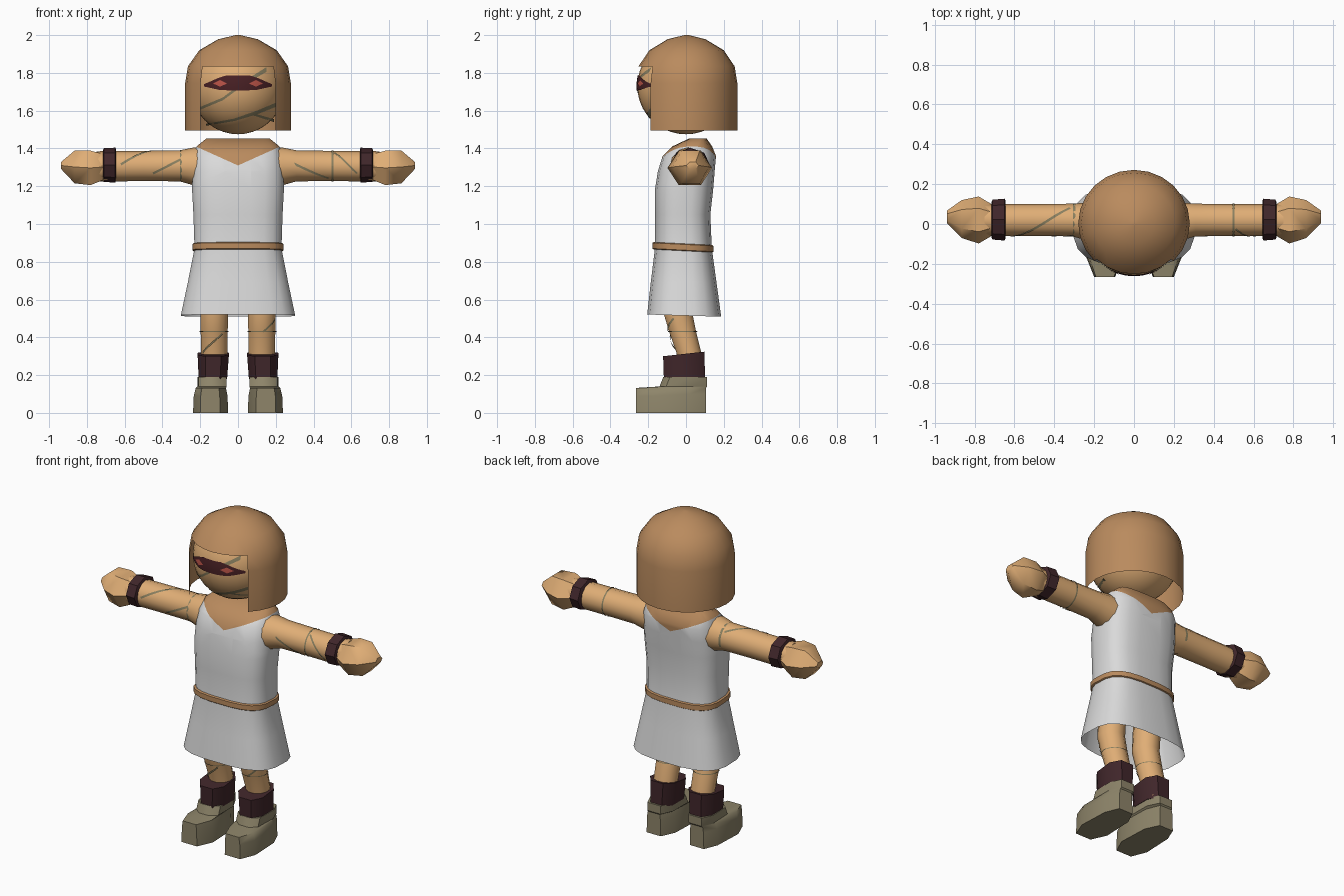
import bpy, bmesh, math
from math import sin, cos, pi, sqrt

if "Cube" in bpy.data.objects:
    bpy.data.objects.remove(bpy.data.objects["Cube"])


def material(name, r, g, b):
    m = bpy.data.materials.new(name)
    lin = [((c / 255 + 0.055) / 1.055) ** 2.4 for c in (r, g, b)]
    m.diffuse_color = (*lin, 1)
    m.use_nodes = True
    m.node_tree.nodes["Principled BSDF"].inputs["Base Color"].default_value = m.diffuse_color
    return m


SKIN = material("tan skin", 224, 174, 118)
BROWN = material("brown", 186, 139, 94)
WHITE = material("white cloth", 218, 218, 218)
DARK = material("dark maroon", 64, 38, 42)
SHOE = material("olive shoe", 142, 133, 106)
LINE = material("grey green line", 138, 128, 96)
MASK = material("dark red mask", 72, 32, 36)
RED = material("red eye", 188, 84, 72)


def finish(name, bm, mats, angle=40, normals=True):
    if normals:
        bmesh.ops.recalc_face_normals(bm, faces=bm.faces[:])
    me = bpy.data.meshes.new(name)
    bm.to_mesh(me)
    bm.free()
    for m in mats:
        me.materials.append(m)
    ob = bpy.data.objects.new(name, me)
    bpy.context.collection.objects.link(ob)
    bpy.ops.object.select_all(action='DESELECT')
    ob.select_set(True)
    bpy.context.view_layer.objects.active = ob
    bpy.ops.object.shade_smooth_by_angle(angle=math.radians(angle))
    return ob


def skin_rings(rings, start=True, end=True):
    """Join equal-length closed rings of points into a tube."""
    bm = bmesh.new()
    vs = [[bm.verts.new(p) for p in r] for r in rings]
    n = len(vs[0])
    for a, b in zip(vs, vs[1:]):
        for i in range(n):
            j = (i + 1) % n
            bm.faces.new((a[i], a[j], b[j], b[i]))
    if start:
        bm.faces.new(vs[0][::-1])
    if end:
        bm.faces.new(vs[-1])
    return bm


def ring_z(z, cx, cy, hx, hy, n=16, power=2.0, tilt=0.0):
    pts = []
    for i in range(n):
        a = 2 * pi * (i + 0.5) / n
        c, s = cos(a), sin(a)
        x = math.copysign(abs(c) ** (2 / power), c) * hx
        y = math.copysign(abs(s) ** (2 / power), s) * hy
        pts.append((cx + x, cy + y, z + tilt * y))
    return pts


def ring_x(x, cy, cz, hy, hz, n=12):
    return [(x, cy + hy * cos(2 * pi * i / n), cz + hz * sin(2 * pi * i / n)) for i in range(n)]


# Head
HZ, RX, RY, RZ = 1.73, 0.25, 0.258, 0.255
bm = bmesh.new()
bmesh.ops.create_uvsphere(bm, u_segments=32, v_segments=20, radius=1)
for v in bm.verts:
    v.co = (v.co.x * RX, v.co.y * RY, HZ + v.co.z * RZ)
finish("head", bm, [SKIN])


def face_patch(name, cols, mat, lift):
    """Thin plate laid on the face; each column is (x, low z, high z)."""
    bm = bmesh.new()
    rows, fine = 4, []
    for (x0, l0, h0), (x1, l1, h1) in zip(cols, cols[1:]):
        for k in range(6):
            t = k / 6
            fine.append((x0 + (x1 - x0) * t, l0 + (l1 - l0) * t, h0 + (h1 - h0) * t))
    fine.append(cols[-1])
    grid = []
    for x, lo, hi in fine:
        col = []
        for r in range(rows + 1):
            z = lo + (hi - lo) * r / rows
            d = max(0.02, 1 - (x / RX) ** 2 - ((z - HZ) / RZ) ** 2)
            col.append(bm.verts.new((x, -RY * sqrt(d) - lift, z)))
        grid.append(col)
    for a, b in zip(grid, grid[1:]):
        for r in range(rows):
            bm.faces.new((a[r], b[r], b[r + 1], a[r + 1]))
    return finish(name, bm, [mat], normals=False)


# Face wrappings, mask and eyes
face_patch("upper_face_wrap", [(-0.2, 1.605, 1.62), (-0.08, 1.655, 1.67), (0.03, 1.735, 1.755), (0.15, 1.805, 1.83)], LINE, 0.002)
face_patch("lower_face_wrap", [(-0.17, 1.52, 1.53), (-0.02, 1.545, 1.558), (0.1, 1.58, 1.6), (0.2, 1.62, 1.642)], LINE, 0.002)
face_patch("side_face_wrap", [(0.08, 1.575, 1.587), (0.19, 1.54, 1.555)], LINE, 0.002)
face_patch("mask", [(-0.18, 1.728, 1.74), (-0.1, 1.71, 1.775), (-0.06, 1.708, 1.787), (0.06, 1.708, 1.787), (0.1, 1.71, 1.775), (0.18, 1.728, 1.74)], MASK, 0.004)
for s, side in ((-1, "left"), (1, "right")):
    face_patch(side + "_eye", [(s * 0.095 - 0.035, 1.743, 1.745), (s * 0.095, 1.727, 1.762), (s * 0.095 + 0.035, 1.743, 1.745)], RED, 0.007)

# Hair: domed shell with a front opening
N = 24
profile = [(1.495, 0.28), (1.745, 0.28), (1.835, 0.265), (1.92, 0.205), (1.978, 0.105), (2.0, 0.012)]
bm = skin_rings([[(r * sin(2 * pi * i / N), r * 0.96 * cos(2 * pi * i / N) + 0.003, z) for i in range(N)]
                 for z, r in profile], start=False)
gone = [f for f in bm.faces if f.calc_center_median().z < 1.82 and f.calc_center_median().y < -0.198]
bmesh.ops.delete(bm, geom=gone, context='FACES')
finish("hair", bm, [BROWN])

# Dress and upper chest: (z, half width, front y, back y)
body = [(0.515, 0.305, -0.207, 0.188), (0.69, 0.268, -0.188, 0.163), (0.87, 0.232, -0.166, 0.138),
        (1.05, 0.238, -0.165, 0.13), (1.18, 0.245, -0.166, 0.145), (1.28, 0.243, -0.15, 0.153),
        (1.36, 0.235, -0.125, 0.16), (1.41, 0.222, -0.075, 0.14), (1.452, 0.17, 0.015, 0.11)]
bm = skin_rings([ring_z(z, 0, (f + b) / 2, w, (b - f) / 2, 20, 3.0, -0.03 if z < 0.6 else 0) for z, w, f, b in body], start=False)
for s in (-1, 1):
    bmesh.ops.bisect_plane(bm, geom=bm.verts[:] + bm.edges[:] + bm.faces[:],
                           plane_co=(0, 0, 1.31), plane_no=(s * 0.45, 0, 1))
for f in bm.faces:
    c = f.calc_center_median()
    f.material_index = 1 if c.z > 1.31 + 0.45 * abs(c.x) else 0
finish("dress", bm, [WHITE, BROWN])

# Belt
belt = [(0.858, 0.238), (0.862, 0.243), (0.892, 0.243), (0.896, 0.236)]
finish("belt", skin_rings([ring_z(z, 0, -0.016, w, w - 0.08, 20, 3.0, -0.05) for z, w in belt]), [BROWN])


def band(name, point, u0, a0, u1, a1, width):
    """Thin wrapping on a limb, running from (u0, a0) to (u1, a1)."""
    bm = bmesh.new()
    n, prev = 40, None
    du, da = u1 - u0, (a1 - a0) * 0.08
    length = sqrt(du * du + da * da)
    for i in range(n + 1):
        t = i / n
        u, a = u0 + du * t, a0 + (a1 - a0) * t
        ou, oa = -da / length * width / 2, du / length * width / 2 / 0.08
        pair = [bm.verts.new(point(u + k * ou, a + k * oa)) for k in (-1, 1)]
        if prev:
            bm.faces.new((prev[0], pair[0], pair[1], prev[1]))
        prev = pair
    finish(name, bm, [LINE])


def arm_point(x, a):
    return (x, 0.02 - 0.083 * cos(a), 1.307 + 0.083 * sin(a))


# Arms, wrist cuffs and hands
arm = [(0.17, 0.01, 1.3, 0.1, 0.1), (0.235, 0.012, 1.305, 0.095, 0.1), (0.31, 0.02, 1.308, 0.082, 0.082),
       (0.5, 0.02, 1.307, 0.08, 0.08), (0.75, 0.02, 1.305, 0.08, 0.08)]
cuff = [(0.645, 0.022, 1.312, 0.095, 0.085), (0.65, 0.022, 1.312, 0.105, 0.092),
        (0.71, 0.022, 1.312, 0.1, 0.09), (0.715, 0.022, 1.312, 0.09, 0.08)]
hand = [(0.715, 0.02, 1.302, 0.08, 0.08), (0.78, 0.02, 1.297, 0.118, 0.105),
        (0.865, 0.025, 1.302, 0.095, 0.1), (0.938, 0.035, 1.31, 0.033, 0.02)]
for s, side in ((-1, "left"), (1, "right")):
    finish(side + "_arm", skin_rings([ring_x(s * x, *r) for x, *r in arm]), [SKIN])
    finish(side + "_wrist_cuff", skin_rings([ring_x(s * x, *r, 8) for x, *r in cuff]), [DARK])
    finish(side + "_hand", skin_rings([ring_x(s * x, *r, 6) for x, *r in hand]), [SKIN], 45)
for i, (u0, a0, u1, a1, w) in enumerate([
        (-0.62, 0.1, -0.32, 2.4, 0.012), (-0.45, -0.5, -0.23, 0.9, 0.012), (-0.3, -1.2, -0.3, 3.6, 0.014),
        (0.5, 0, 0.5, 2 * pi, 0.009), (0.27, 0.3, 0.48, -0.9, 0.012), (0.51, 1.0, 0.63, -0.5, 0.01)]):
    band("arm_wrap_%d" % i, arm_point, u0, a0, u1, a1, w)

# Legs, ankle cuffs and shoes
leg = [(0.2, 0.03, 0.07, 0.065), (0.32, 0.015, 0.072, 0.068), (0.43, -0.018, 0.074, 0.074),
       (0.55, -0.048, 0.076, 0.08), (0.8, -0.03, 0.08, 0.08)]
outline = [(0.095, -0.265), (0.2, -0.265), (0.238, -0.17), (0.23, 0.02), (0.195, 0.105),
           (0.1, 0.105), (0.06, 0.02), (0.052, -0.17)]
ankle = [(0.105, -0.12), (0.17, -0.12), (0.21, -0.085), (0.215, 0.04), (0.185, 0.112),
         (0.095, 0.112), (0.06, 0.04), (0.06, -0.085)]
for s, side in ((-1, "left"), (1, "right")):
    finish(side + "_leg", skin_rings([ring_z(z, s * 0.126, cy, hx, hy, 12) for z, cy, hx, hy in leg]), [SKIN])
    finish(side + "_ankle_cuff", skin_rings([
        ring_z(0.18, s * 0.133, -0.008, 0.08, 0.116, 8, 2.6),
        ring_z(0.312, s * 0.131, -0.012, 0.088, 0.116, 8, 2.6, 0.11)]), [DARK])
    shoe = [[(s * x, y, 0) for x, y in outline],
            [(s * (0.14 + (x - 0.14) * 0.96), y, 0.09 if y < 0 else 0.1) for x, y in outline],
            [(s * (0.137 + (x - 0.137) * 0.86), y, 0.132) for x, y in outline],
            [(s * x, y - 0.02 if y < 0 else y, 0.14) for x, y in ankle],
            [(s * x, y, 0.19) for x, y in ankle]]
    finish(side + "_shoe", skin_rings(shoe), [SHOE])

    def leg_point(z, a):
        cy = -0.018 - (z - 0.43) * 0.28
        return (s * 0.126 + 0.077 * sin(a), cy - 0.078 * cos(a), z)
    band(side + "_leg_ring", leg_point, 0.43, 0, 0.43, 2 * pi, 0.005)
    if s < 0:
        band("left_leg_wrap", leg_point, 0.32, -0.9, 0.42, 0.6, 0.01)
    else:
        band("right_leg_wrap", leg_point, 0.43, 0.1, 0.5, 1.2, 0.01)
